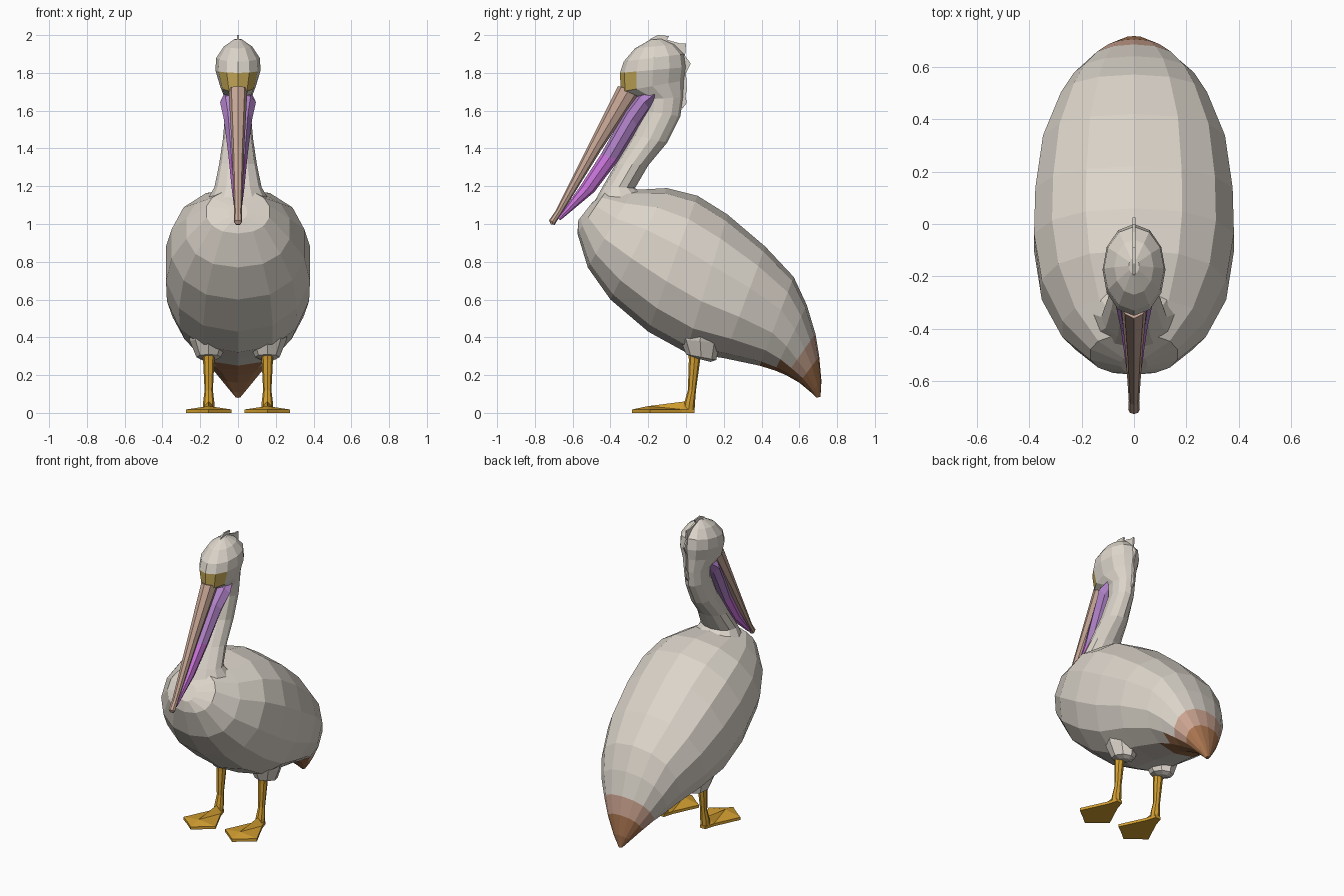
import bpy, bmesh, math


def material(name, rgb):
    m = bpy.data.materials.new(name)
    m.diffuse_color = (*rgb, 1)
    return m


WHITE = material("feather white", (0.71, 0.66, 0.59))
BROWN = material("tail brown", (0.40, 0.18, 0.08))
TAN = material("tail tan", (0.60, 0.37, 0.28))
BEAK = material("beak pink tan", (0.58, 0.39, 0.31))
VIOLET = material("pouch violet", (0.45, 0.23, 0.60))
MAGENTA = material("pouch magenta", (0.60, 0.18, 0.72))
YELLOW = material("face yellow", (0.58, 0.41, 0.10))
ORANGE = material("leg orange", (0.64, 0.34, 0.03))


def finish(name, bm, mats, rule=None):
    bmesh.ops.recalc_face_normals(bm, faces=bm.faces)
    if rule:
        for f in bm.faces:
            f.material_index = rule(f.calc_center_median())
    me = bpy.data.meshes.new(name)
    bm.to_mesh(me)
    bm.free()
    for m in mats:
        me.materials.append(m)
    ob = bpy.data.objects.new(name, me)
    bpy.context.collection.objects.link(ob)
    return ob


def loft(name, rings, n, mats, rule=None, power=1.0, cx=0.0):
    """Each ring: y, z of one end, y, z of the other end, half width."""
    bm = bmesh.new()
    loops = []
    for y0, z0, y1, z1, w in rings:
        loop = []
        for i in range(n):
            a = 2 * math.pi * i / n
            c, s = math.cos(a), math.sin(a)
            c = math.copysign(abs(c) ** power, c)
            s = math.copysign(abs(s) ** power, s)
            loop.append(bm.verts.new((cx + s * w,
                                      (y0 + y1) / 2 + c * (y0 - y1) / 2,
                                      (z0 + z1) / 2 + c * (z0 - z1) / 2)))
        loops.append(loop)
    for a, b in zip(loops, loops[1:]):
        for i in range(n):
            j = (i + 1) % n
            bm.faces.new((a[i], a[j], b[j], b[i]))
    bm.faces.new(loops[0])
    bm.faces.new(loops[-1])
    return finish(name, bm, mats, rule)


# Body with folded wings, breast to tail; brown tail and under-tail
def body_rule(c):
    along = c.y - 0.62 + (0.31 - c.z) * 0.7   # slanted line across the tail
    if along > 0.02:
        return 1 if along > 0.075 or c.z < 0.2 else 2
    return 1 if c.y > 0.42 and c.z < 0.27 else 0


loft("body", [
    (-0.50, 1.11, -0.57, 1.02, 0.05),
    (-0.42, 1.18, -0.575, 0.95, 0.17),
    (-0.28, 1.18, -0.52, 0.77, 0.28),
    (-0.10, 1.19, -0.40, 0.60, 0.36),
    (0.06, 1.15, -0.20, 0.43, 0.39),
    (0.22, 1.05, 0.00, 0.32, 0.385),
    (0.42, 0.88, 0.20, 0.29, 0.355),
    (0.57, 0.72, 0.39, 0.25, 0.285),
    (0.64, 0.57, 0.47, 0.225, 0.235),
    (0.685, 0.42, 0.53, 0.20, 0.175),
    (0.705, 0.30, 0.60, 0.16, 0.12),
    (0.717, 0.17, 0.66, 0.11, 0.055),
    (0.712, 0.085, 0.69, 0.08, 0.012),
], 14, [WHITE, BROWN, TAN], body_rule, 0.9)

# Neck and head, with yellow skin at each side of the face
loft("neck_and_head", [
    (-0.54, 1.02, -0.12, 1.10, 0.20),
    (-0.44, 1.20, -0.27, 1.19, 0.125),
    (-0.37, 1.32, -0.20, 1.31, 0.10),
    (-0.28, 1.47, -0.10, 1.43, 0.08),
    (-0.22, 1.60, -0.03, 1.57, 0.068),
    (-0.22, 1.66, -0.015, 1.67, 0.07),
    (-0.345, 1.70, -0.01, 1.76, 0.095),
    (-0.35, 1.80, 0.00, 1.83, 0.12),
    (-0.33, 1.86, -0.01, 1.90, 0.115),
    (-0.27, 1.93, -0.06, 1.95, 0.075),
    (-0.19, 1.975, -0.13, 1.98, 0.02),
], 12, [WHITE, YELLOW],
    lambda c: int(c.y < -0.23 and 1.70 < c.z < 1.82 and abs(c.x) > 0.01))

# Upper beak with hooked tip
loft("beak", [
    (-0.36, 1.73, -0.24, 1.70, 0.05),
    (-0.52, 1.41, -0.45, 1.39, 0.033),
    (-0.69, 1.07, -0.655, 1.06, 0.02),
    (-0.725, 1.02, -0.69, 1.005, 0.022),
    (-0.715, 0.998, -0.695, 0.995, 0.013),
], 8, [BEAK])

# Throat pouch
loft("throat_pouch", [
    (-0.16, 1.715, -0.15, 1.68, 0.07),
    (-0.25, 1.69, -0.19, 1.60, 0.095),
    (-0.32, 1.60, -0.25, 1.51, 0.075),
    (-0.45, 1.37, -0.355, 1.34, 0.05),
    (-0.56, 1.20, -0.485, 1.17, 0.033),
    (-0.68, 1.03, -0.665, 1.02, 0.013),
], 8, [VIOLET, MAGENTA], lambda c: int(c.z < 1.38))

# Ragged crest plate down the back of the head
crest = [(-0.21, 1.95), (-0.19, 1.98), (-0.15, 2.0), (-0.09, 1.995),
         (-0.10, 1.975), (-0.03, 1.955), (0.0, 1.955), (-0.005, 1.89),
         (0.025, 1.85), (0.0, 1.80), (0.005, 1.71), (-0.003, 1.68),
         (0.004, 1.64), (-0.02, 1.61), (-0.05, 1.70), (-0.06, 1.84), (-0.13, 1.92)]
bm = bmesh.new()
face = bm.faces.new([bm.verts.new((-0.005, y, z)) for y, z in crest])
ext = bmesh.ops.extrude_face_region(bm, geom=[face])
bmesh.ops.translate(bm, vec=(0.01, 0, 0),
                    verts=[v for v in ext["geom"] if isinstance(v, bmesh.types.BMVert)])
finish("crest", bm, [WHITE])

# Thighs, legs and webbed feet
web = [(0.02, 0.045), (0.04, -0.02), (0.12, -0.19), (0.06, -0.235), (0.0, -0.285)]
web += [(-x, y) for x, y in reversed(web[:-1])]
for side, sx in (("left", -1), ("right", 1)):
    x = 0.155 * sx
    loft(side + "_thigh", [
        (-0.04, 0.52, 0.20, 0.50, 0.12),
        (-0.03, 0.39, 0.18, 0.37, 0.10),
        (0.0, 0.31, 0.16, 0.28, 0.065),
        (0.03, 0.295, 0.13, 0.27, 0.03),
    ], 8, [WHITE], cx=x)
    loft(side + "_leg", [
        (0.01, 0.36, 0.085, 0.36, 0.036),
        (0.015, 0.28, 0.075, 0.28, 0.03),
        (0.01, 0.12, 0.053, 0.12, 0.022),
        (-0.01, 0.05, 0.048, 0.06, 0.03),
        (-0.02, 0.01, 0.045, 0.005, 0.03),
    ], 8, [ORANGE], cx=x)
    bm = bmesh.new()
    low = [bm.verts.new((x + px, py, 0.0)) for px, py in web]
    top = [bm.verts.new((x + px, py, 0.018)) for px, py in web]
    ankle = bm.verts.new((x, -0.01, 0.06))
    toe = bm.verts.new((x, -0.20, 0.036))
    bm.faces.new(low)
    n = len(web)
    for i in range(n):
        j = (i + 1) % n
        bm.faces.new((low[i], low[j], top[j], top[i]))
        peak = toe if 1 <= i <= n - 3 else ankle
        bm.faces.new((top[i], top[j], peak))
    bm.faces.new((top[1], toe, ankle))
    bm.faces.new((top[n - 2], ankle, toe))
    finish(side + "_foot", bm, [ORANGE])
